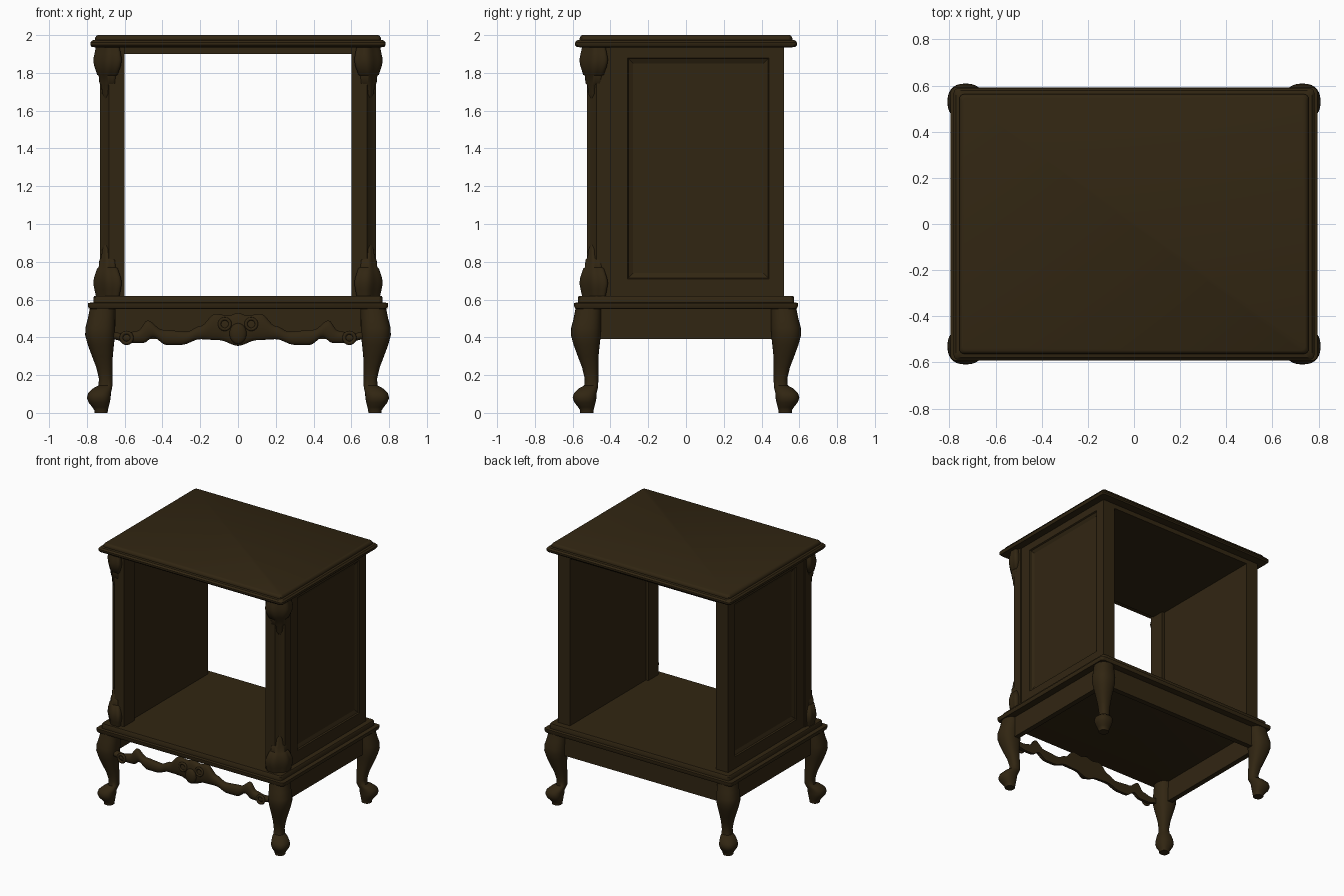
import bpy, bmesh, math

if "Cube" in bpy.data.objects:
    bpy.data.objects.remove(bpy.data.objects["Cube"])

wood = bpy.data.materials.new("dark walnut")
wood.diffuse_color = (0.031, 0.019, 0.006, 1)
wood.use_nodes = True
wood.node_tree.nodes["Principled BSDF"].inputs["Base Color"].default_value = wood.diffuse_color


def finish(name, bm, angle=35):
    bmesh.ops.recalc_face_normals(bm, faces=bm.faces)
    me = bpy.data.meshes.new(name)
    bm.to_mesh(me)
    bm.free()
    me.materials.append(wood)
    ob = bpy.data.objects.new(name, me)
    bpy.context.collection.objects.link(ob)
    bpy.ops.object.select_all(action='DESELECT')
    bpy.context.view_layer.objects.active = ob
    ob.select_set(True)
    bpy.ops.object.shade_smooth_by_angle(angle=math.radians(angle))
    return ob


def loft(name, rings, sx=1, sy=1, angle=35):
    """Skin a list of equal-length point loops and cap both ends."""
    bm = bmesh.new()
    loops = [[bm.verts.new((x * sx, y * sy, z)) for x, y, z in r] for r in rings]
    n = len(loops[0])
    for a, b in zip(loops, loops[1:]):
        for i in range(n):
            j = (i + 1) % n
            bm.faces.new((a[i], a[j], b[j], b[i]))
    bm.faces.new(loops[0])
    bm.faces.new(loops[-1])
    return finish(name, bm, angle)


def round_rect(hx, hy, z, r=0.02):
    pts = []
    for k, (sx, sy) in enumerate(((1, 1), (-1, 1), (-1, -1), (1, -1))):
        for i in range(5):
            a = math.pi / 2 * (k + i / 4)
            pts.append((sx * (hx - r) + r * math.cos(a), sy * (hy - r) + r * math.sin(a), z))
    return pts


def box(name, x0, x1, y0, y1, z0, z1):
    return loft(name, [[(x0, y0, z), (x1, y0, z), (x1, y1, z), (x0, y1, z)] for z in (z0, z1)])


def table(pts, x):
    """Smoothed interpolation in a short list of points."""
    for (xa, a), (xb, b) in zip(pts, pts[1:]):
        if x <= xb:
            t = (x - xa) / (xb - xa)
            return a + (b - a) * t * t * (3 - 2 * t)
    return pts[-1][1]


# Moulded top and base
loft("top_board", [round_rect(*s) for s in (
    (.755, .56, 1.935), (.775, .58, 1.938), (.782, .588, 1.948), (.782, .588, 1.96), (.772, .578, 1.972),
    (.757, .563, 1.975), (.757, .563, 1.985), (.75, .557, 1.996), (.742, .549, 2.0))])
box("top_rail", -.70, .70, -.50, .52, 1.90, 1.94)
loft("base_moulding", [round_rect(*s) for s in (
    (.775, .575, .55), (.79, .587, .553), (.795, .592, .565), (.795, .592, .582), (.765, .572, .585),
    (.765, .572, .612), (.76, .567, .62))])

# Cabriole leg profile: height, centre x, radius
leg = [(.56, .715, .068), (.5, .722, .073), (.45, .729, .079), (.41, .73, .079), (.36, .726, .069),
       (.3, .718, .055), (.24, .707, .043), (.18, .700, .036), (.145, .702, .037), (.13, .717, .050),
       (.105, .733, .060), (.08, .737, .063), (.055, .735, .056), (.03, .728, .043), (.015, .725, .036),
       (0, .725, .035)]


def leg_ring(z, c, r, n=28, p=2 / 2.4):
    ring = []
    for i in range(n):
        a = 2 * math.pi * i / n
        u, v = math.cos(a), math.sin(a)
        ring.append((c + r * math.copysign(abs(u) ** p, u), c - .2 + r * math.copysign(abs(v) ** p, v), z))
    return ring


# Carved corner bracket: height, half width, depth, set on the canted post
bracket = [(1.94, .078, .045), (1.9, .088, .052), (1.87, .094, .058), (1.84, .088, .056), (1.79, .066, .045),
           (1.785, .054, .04), (1.745, .05, .037), (1.735, .034, .032), (1.69, .028, .028), (1.665, .008, .018)]


def bracket_ring(z, w, d, n=36):
    ring = []
    for i in range(n):
        a = 2 * math.pi * i / n
        k = 1 + .06 * math.cos(6 * a)
        t, m = w * k * math.cos(a) * .707, d * k * math.sin(a) * .707
        ring.append((.69 + t + m, -.488 + t - m, z))
    return ring


for sx, side in ((-1, "left"), (1, "right")):
    for sy, end in ((1, "back"), (-1, "front")):
        loft(f"{end}_leg_{side}", [leg_ring(*s) for s in leg], sx, sy, 50)
    # Canted front post
    section = [(.60, -.525), (.682, -.525), (.690, -.512), (.715, -.487), (.73, -.475), (.73, -.40), (.60, -.40)]
    loft(f"front_post_{side}", [[(x, y, z) for x, y in section] for z in (.615, 1.94)], sx, angle=20)
    loft(f"upper_bracket_{side}", [bracket_ring(*s) for s in bracket], sx, angle=50)
    loft(f"lower_bracket_{side}", [bracket_ring(2.555 - z, w, d) for z, w, d in bracket], sx, angle=50)

    # Side wall with recessed panel
    def rect(x, y0, y1, z0, z1):
        return [(x, y0, z0), (x, y1, z0), (x, y1, z1), (x, y0, z1)]
    loft(f"side_panel_{side}", [rect(.62, -.41, .52, .615, 1.94), rect(.722, -.41, .52, .615, 1.94),
                                rect(.722, -.31, .44, .71, 1.88), rect(.712, -.305, .435, .715, 1.875),
                                rect(.70, -.28, .41, .74, 1.85)], sx, angle=10)
    x0, x1 = sorted((sx * .70, sx * .74))
    box(f"side_apron_{side}", x0, x1, -.47, .47, .39, .56)
box("back_apron", -.67, .67, .50, .54, .39, .56)

# Pierced serpentine carving under the front
top_edge = [(0, .53), (.05, .515), (.12, .525), (.2, .46), (.27, .43), (.4, .44), (.48, .49), (.53, .435),
            (.6, .42), (.67, .43)]
low_edge = [(0, .355), (.1, .385), (.2, .39), (.3, .36), (.38, .36), (.45, .40), (.5, .37), (.57, .37), (.67, .39)]
rings = []
for i in range(105):
    x = -.67 + 1.34 * i / 104
    zt, zb = table(top_edge, abs(x)), table(low_edge, abs(x))
    c, h = (zt + zb) / 2, (zt - zb) / 2
    ring = [(x, -.53, zb), (x, -.53, zt)]
    for k in range(9):
        a = math.pi * k / 8
        ring.append((x, -.548 - .022 * math.sin(a), c + h * math.cos(a)))
    rings.append(ring)
loft("front_carving", rings, angle=50)


# Scroll rings and shell on the carving
def scroll(name, x, z, R, r):
    ring_list = []
    bm = bmesh.new()
    n, m = 24, 8
    for i in range(n):
        a = 2 * math.pi * i / n
        ring_list.append([bm.verts.new((x + (R + r * math.cos(b)) * math.cos(a), -.568 + r * math.sin(b),
                                        z + (R + r * math.cos(b)) * math.sin(a)))
                          for b in (2 * math.pi * j / m for j in range(m))])
    for i in range(n):
        p, q = ring_list[i], ring_list[(i + 1) % n]
        for j in range(m):
            k = (j + 1) % m
            bm.faces.new((p[j], p[k], q[k], q[j]))
    finish(name, bm, 60)


for sx, side in ((-1, "left"), (1, "right")):
    scroll(f"rosette_{side}", sx * .07, .47, .028, .009)
    scroll(f"end_scroll_{side}", sx * .59, .397, .028, .010)
bm = bmesh.new()
bmesh.ops.create_uvsphere(bm, u_segments=20, v_segments=12, radius=1)
for v in bm.verts:
    v.co = (v.co.x * .045, -.57 + v.co.y * .022, .42 + v.co.z * .055)
finish("centre_shell", bm, 60)
